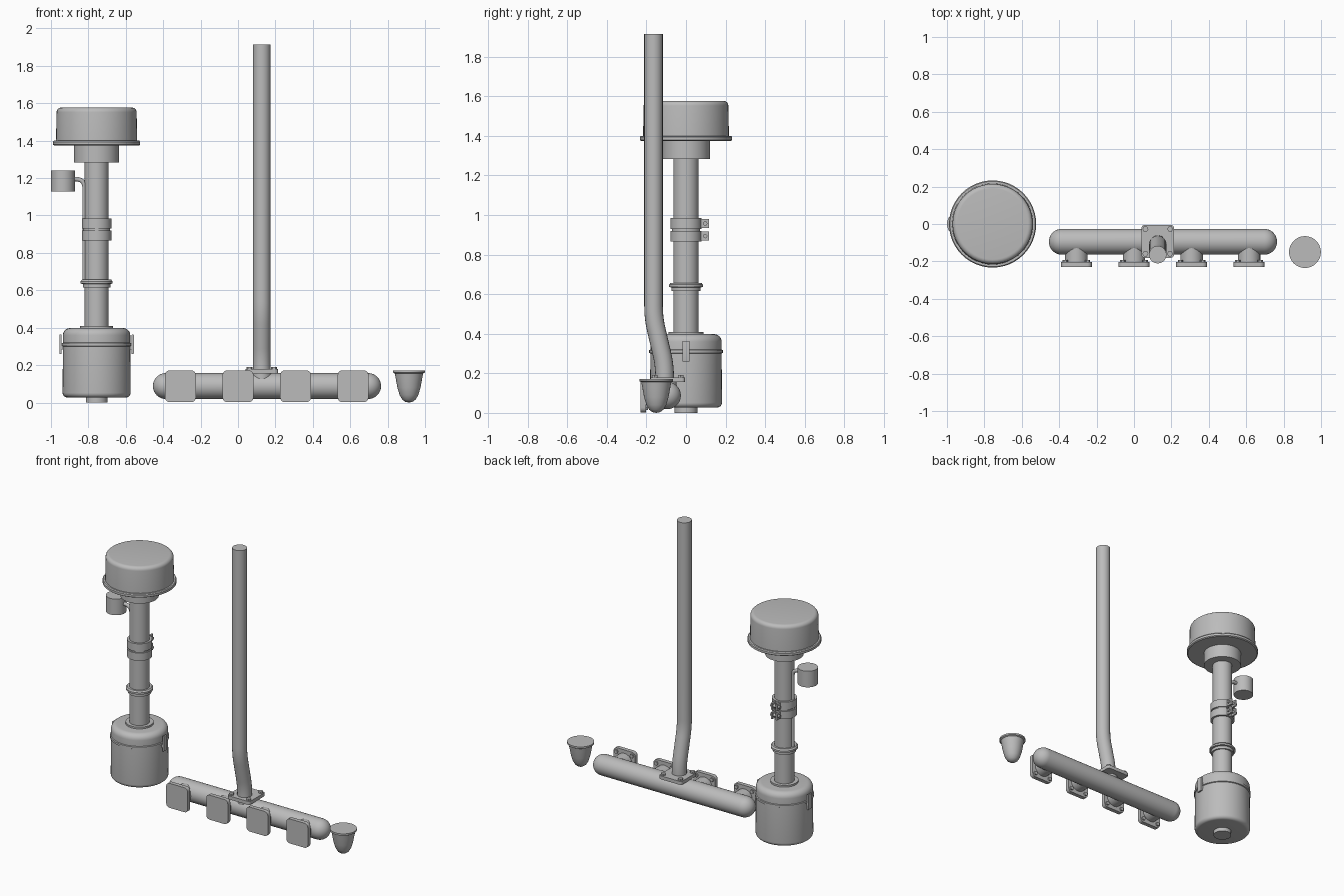
import bpy, bmesh, math
from mathutils import Matrix, Vector

cube = bpy.data.objects.get("Cube")
if cube:
    bpy.data.objects.remove(cube)

grey = bpy.data.materials.new("plain_grey")
grey.use_nodes = True
COLOR = (0.5, 0.5, 0.5, 1)
grey.diffuse_color = COLOR
grey.node_tree.nodes["Principled BSDF"].inputs["Base Color"].default_value = COLOR


def finish(obj):
    obj.data.materials.clear()
    obj.data.materials.append(grey)
    bpy.ops.object.select_all(action='DESELECT')
    obj.select_set(True)
    bpy.context.view_layer.objects.active = obj
    bpy.ops.object.shade_smooth_by_angle(angle=math.radians(35))
    return obj


def mesh_object(name, bm):
    bmesh.ops.recalc_face_normals(bm, faces=bm.faces)
    mesh = bpy.data.meshes.new(name)
    bm.to_mesh(mesh)
    bm.free()
    obj = bpy.data.objects.new(name, mesh)
    bpy.context.collection.objects.link(obj)
    return finish(obj)


def arc(r, z, radius, start, end, steps=6):
    """Rounded corner points for a turned profile."""
    angles = [math.radians(start + (end - start) * i / steps) for i in range(steps + 1)]
    return [(r + radius * math.cos(a), z + radius * math.sin(a)) for a in angles]


def turned(name, profile, centre, axis='Z', steps=48):
    """Revolve (radius, height) points about an axis through centre."""
    bm = bmesh.new()
    verts = [bm.verts.new((r, 0, z)) for r, z in profile]
    edges = [bm.edges.new(pair) for pair in zip(verts, verts[1:])]
    bmesh.ops.spin(bm, geom=verts + edges, cent=(0, 0, 0), axis=(0, 0, 1),
                   angle=math.tau, steps=steps, use_duplicate=False)
    bmesh.ops.remove_doubles(bm, verts=bm.verts, dist=0.0002)
    turn = {'Z': Matrix(), 'X': Matrix.Rotation(math.pi / 2, 4, 'Y'),
            'Y': Matrix.Rotation(math.pi / 2, 4, 'X')}[axis]
    bm.transform(Matrix.Translation(centre) @ turn)
    return mesh_object(name, bm)


def cylinder(name, r, low, high, centre, axis='Z', steps=48):
    return turned(name, [(0, low), (r, low), (r, high), (0, high)], centre, axis, steps)


def plate(name, size, centre, corner=0.0, axis=2):
    """Box whose edges along one axis are rounded."""
    bm = bmesh.new()
    bmesh.ops.create_cube(bm, size=1)
    bmesh.ops.scale(bm, vec=size, verts=bm.verts)
    if corner:
        edges = [e for e in bm.edges
                 if abs((e.verts[0].co - e.verts[1].co).normalized()[axis]) > 0.9]
        bmesh.ops.bevel(bm, geom=edges, offset=corner, segments=4, profile=0.5,
                        affect='EDGES')
    bmesh.ops.translate(bm, vec=centre, verts=bm.verts)
    return mesh_object(name, bm)


def tube(name, points, radius, bend):
    """Round capped tube through points, with each inner corner softened."""
    pts = [Vector(p) for p in points]
    path = [pts[0]]
    for a, b, c in zip(pts, pts[1:], pts[2:]):
        p, q = b + (a - b).normalized() * bend, b + (c - b).normalized() * bend
        for i in range(9):
            t = i / 8
            path.append(p * (1 - t) ** 2 + b * 2 * t * (1 - t) + q * t * t)
    path.append(pts[-1])
    curve = bpy.data.curves.new(name, 'CURVE')
    curve.dimensions = '3D'
    curve.bevel_depth = radius
    curve.bevel_resolution = 8
    curve.use_fill_caps = True
    spline = curve.splines.new('POLY')
    spline.points.add(len(path) - 1)
    for point, co in zip(spline.points, path):
        point.co = (*co, 1)
    obj = bpy.data.objects.new(name, curve)
    bpy.context.collection.objects.link(obj)
    bpy.ops.object.select_all(action='DESELECT')
    obj.select_set(True)
    bpy.context.view_layer.objects.active = obj
    bpy.ops.object.convert(target='MESH')
    return finish(bpy.context.view_layer.objects.active)


# Air cleaner: bowl, stand pipe and cap
CX = -0.756
C = (CX, 0, 0)
turned("cleaner_bowl", [(0, 0.027)] + arc(0.157, 0.052, 0.025, -90, 0)
       + [(0.18, 0.3), (0.186, 0.303), (0.186, 0.317), (0.18, 0.32)]
       + arc(0.142, 0.36, 0.038, 0, 90) + [(0, 0.398)], C)
cylinder("bowl_drain_plug", 0.058, 0, 0.03, C)
cylinder("bowl_collar", 0.088, 0.39, 0.41, C)
cylinder("stand_pipe", 0.064, 0.4, 1.3, C)
turned("pipe_ring", [(0.06, 0.615), (0.074, 0.615), (0.074, 0.634), (0.086, 0.636),
                     (0.086, 0.648), (0.078, 0.657), (0.06, 0.657)], C)
cylinder("hose_sleeve", 0.071, 0.87, 0.98, C)
cylinder("cap_neck", 0.121, 1.283, 1.38, C)
turned("cleaner_cap", [(0, 1.374), (0.226, 1.374), (0.233, 1.379), (0.233, 1.394),
                       (0.228, 1.4), (0.217, 1.4)]
       + arc(0.189, 1.552, 0.025, 0, 90) + [(0, 1.577)], C)

# Hose clamps with bolted ears at the back
for label, z in (("upper", 0.957), ("lower", 0.893)):
    cylinder(label + "_clamp", 0.079, z - 0.027, z + 0.027, C)
    for side, dx in (("left", 0.018), ("right", -0.018)):
        plate(f"{label}_clamp_ear_{side}", (0.012, 0.05, 0.046), (CX + dx, 0.09, z))
    cylinder(label + "_clamp_bolt", 0.011, -0.035, 0.035, (CX, 0.097, z), 'X', 12)

# Bowl latches on both sides
for side, s in (("left", 1), ("right", -1)):
    plate("bowl_latch_" + side, (0.012, 0.036, 0.105), (CX + s * 0.193, 0, 0.311),
          0.004, 1)
    plate("latch_pad_" + side, (0.02, 0.028, 0.035), (CX + s * 0.182, 0, 0.3))

# Small side canister and its line down the pipe
cylinder("side_canister", 0.064, 1.128, 1.24, (-0.936, 0, 0))
tube("canister_line", [(-0.9, 0, 1.195), (-0.82, 0, 1.195), (-0.82, 0, 0.64)],
     0.012, 0.05)

# Manifold with round ends
MY, MZ, MR = -0.095, 0.088, 0.069
turned("manifold_tube", arc(0, -0.541, MR, -90, 0, 10) + arc(0, 0.541, MR, 0, 90, 10),
       (0.155, MY, MZ), 'X')

# Four bolted ports facing the front
for i, x in enumerate((-0.308, 0, 0.308, 0.615), 1):
    cylinder(f"port_{i}", 0.06, 0, 0.115, (x, MY, MZ), 'Y')
    plate(f"port_{i}_flange", (0.165, 0.028, 0.17), (x, -0.216, 0.087), 0.025, 1)
    for sx in (-1, 1):
        for sz in (-1, 1):
            cylinder(f"port_{i}_bolt", 0.014, 0, 0.012,
                     (x + sx * 0.06, -0.192, 0.087 + sz * 0.06), 'Y', 6)

# Exhaust flange and stack
EX = 0.127
plate("stack_flange", (0.173, 0.175, 0.024), (EX, -0.093, 0.167), 0.015, 2)
for sx in (-1, 1):
    for sy in (-1, 1):
        cylinder("stack_flange_bolt", 0.016, 0.17, 0.191,
                 (EX + sx * 0.066, -0.093 + sy * 0.066, 0), steps=6)
cylinder("stack_base", 0.053, 0.1, 0.165, (EX, -0.1, 0))
tube("exhaust_stack", [(EX, -0.108, 0.15), (EX, -0.108, 0.24), (EX, -0.164, 0.48),
                       (EX, -0.164, 1.915)], 0.047, 0.06)

# Loose rounded cup with a flat rim
turned("cup", [(0, 0), (0.02, 0.004), (0.036, 0.016), (0.05, 0.04), (0.062, 0.08),
               (0.071, 0.13), (0.076, 0.155), (0.085, 0.16), (0.085, 0.172),
               (0, 0.172)], (0.914, -0.15, 0))
